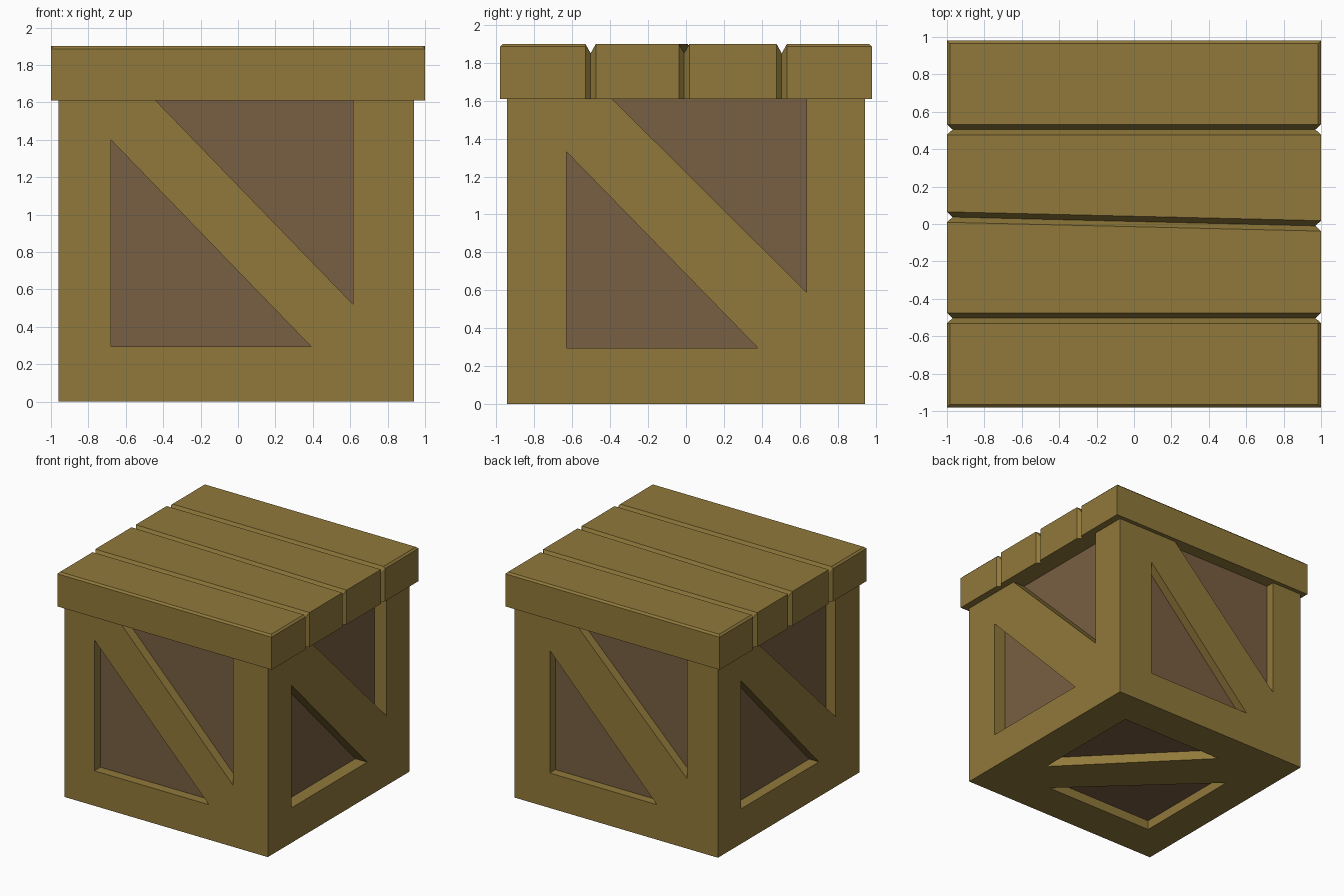
import bpy
import bmesh
from mathutils import Vector

cube = bpy.data.objects.get("Cube")
if cube:
    bpy.data.objects.remove(cube, do_unlink=True)


def material(name, rgb):
    mat = bpy.data.materials.new(name)
    mat.use_nodes = True
    mat.diffuse_color = (*rgb, 1)
    bsdf = mat.node_tree.nodes["Principled BSDF"]
    bsdf.inputs["Base Color"].default_value = (*rgb, 1)
    bsdf.inputs["Roughness"].default_value = 0.9
    return mat


wood = material("ochre_wood", (0.28, 0.19, 0.043))
panel_brown = material("brown_panel", (0.188, 0.112, 0.055))


def solid(name, point_sets, mat):
    """Object made of one convex solid per set of corner points."""
    bm = bmesh.new()
    for points in point_sets:
        verts = [bm.verts.new(p) for p in points]
        bmesh.ops.convex_hull(bm, input=verts)
    bmesh.ops.dissolve_limit(bm, angle_limit=0.005, verts=bm.verts, edges=bm.edges)
    bmesh.ops.recalc_face_normals(bm, faces=bm.faces)
    mesh = bpy.data.meshes.new(name)
    bm.to_mesh(mesh)
    bm.free()
    mesh.materials.append(mat)
    obj = bpy.data.objects.new(name, mesh)
    bpy.context.collection.objects.link(obj)
    return obj


def box(lo, hi):
    return [(x, y, z) for x in (lo[0], hi[0]) for y in (lo[1], hi[1]) for z in (lo[2], hi[2])]


# Body block and the darker core that shows through its openings
LEFT, RIGHT, SIDE, LID_Z, TOP = -0.96, 0.94, 0.945, 1.61, 1.9
frame = solid("crate_frame", [box((LEFT, -SIDE, 0), (RIGHT, SIDE, LID_Z + 0.04))], wood)
solid("inner_panels", [box((-0.87, -0.865, 0.08), (0.83, 0.87, LID_Z + 0.03))], panel_brown)


def wall_openings(corner, reach, peak, edge, low, top_reach):
    """Lower and upper triangle on either side of a wall's diagonal brace."""
    base, top = 0.295, LID_Z + 0.01
    return [[(corner, base), (reach, base), (corner, peak)],
            [(edge, low), (edge, top), (top_reach, top)]]


# Each side: its openings, the placing of a 2D point at a given depth
sides = [
    (wall_openings(-0.68, 0.39, 1.40, 0.615, 0.52, -0.45),
     lambda u, v, d: (u, -SIDE + d, v)),
    (wall_openings(0.61, -0.39, 1.33, -0.67, 0.59, 0.37),
     lambda u, v, d: (u, SIDE - d, v)),
    (wall_openings(-0.63, 0.38, 1.33, 0.635, 0.59, -0.40),
     lambda u, v, d: (RIGHT - d, u, v)),
    (wall_openings(0.64, -0.40, 1.38, -0.625, 0.59, 0.43),
     lambda u, v, d: (LEFT + d, u, v)),
    ([[(0.62, 0.63), (0.62, -0.36), (-0.36, 0.63)],
      [(-0.66, -0.61), (0.38, -0.61), (-0.66, 0.37)]],
     lambda u, v, d: (u, v, d)),
]
prisms = [[place(u, v, d) for u, v in tri for d in (-0.1, 0.13)]
          for tris, place in sides for tri in tris]
cutter = solid("opening_cutter", prisms, wood)
cutter.hide_render = True

# Cut the openings and keep the result as plain mesh
cut = frame.modifiers.new("openings", 'BOOLEAN')
cut.operation = 'DIFFERENCE'
cut.solver = 'EXACT'
cut.object = cutter
graph = bpy.context.evaluated_depsgraph_get()
result = bpy.data.meshes.new_from_object(frame.evaluated_get(graph))
frame.modifiers.clear()
frame.data = result
bpy.data.objects.remove(cutter, do_unlink=True)

# Lid planks: seams hold the y position at the left and right end
seams = [(-0.98, -0.98), (-0.503, -0.503), (0.037, -0.01), (0.505, 0.505), (0.98, 0.98)]
GROOVE, NOTCH, DROP, CHAMFER = 0.028, 0.03, 0.05, 0.015


def plank(index):
    outer = index in (0, 3)
    end = CHAMFER if outer else 0
    points = []
    for seam, inward in ((index, 1), (index + 1, -1)):
        for sx, y in zip((-1, 1), seams[seam]):
            if seam in (0, 4):
                # outer long edge with a thin chamfer along the top
                points += [(sx, y, LID_Z), (sx, y, TOP - end),
                           (sx * (1 - end), y + inward * end, TOP)]
            else:
                # groove edge, slanted on top and at the ends
                g = y + inward * GROOVE
                points += [(sx * (1 - NOTCH), y, LID_Z), (sx * (1 - NOTCH), y, TOP - DROP),
                           (sx, g, LID_Z), (sx, g, TOP - end)]
                if outer:
                    points.append((sx * (1 - end), g, TOP))
    return [Vector(p) for p in points]


for i in range(4):
    solid(f"lid_plank_{i + 1}", [plank(i)], wood)
